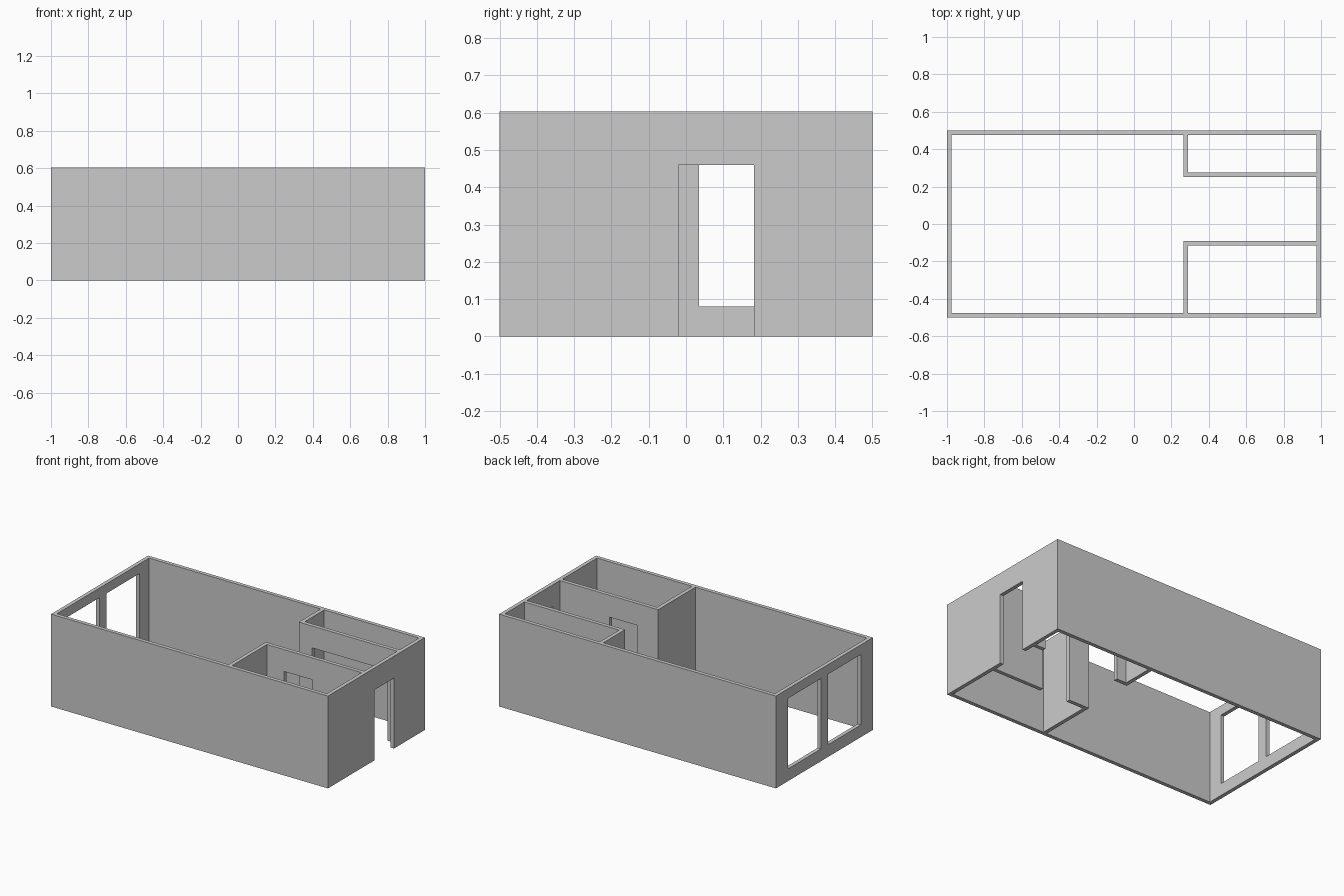
import bpy

if "Cube" in bpy.data.objects:
    bpy.data.objects.remove(bpy.data.objects["Cube"])

H = 0.603          # wall height
T = 0.025          # wall thickness
DOOR = 0.46        # door head height
SILL, HEAD = 0.08, 0.54
PX = 0.265         # hall side of the partitions


def box(name, x0, x1, y0, y1, z0, z1):
    bpy.ops.mesh.primitive_cube_add(size=1, location=((x0 + x1) / 2, (y0 + y1) / 2, (z0 + z1) / 2))
    ob = bpy.context.object
    ob.name = name
    ob.scale = (x1 - x0, y1 - y0, z1 - z0)
    bpy.ops.object.transform_apply(location=False, rotation=False, scale=True)
    return ob


def cut(target, *bounds):
    cutter = box("cutter", *bounds)
    cutter.hide_render = True
    mod = target.modifiers.new("cut", 'BOOLEAN')
    mod.operation = 'DIFFERENCE'
    mod.solver = 'EXACT'
    mod.object = cutter
    bpy.context.view_layer.objects.active = target
    bpy.ops.object.modifier_apply(modifier=mod.name)
    bpy.data.objects.remove(cutter)


walls = box("house_walls", -1, 1, -0.5, 0.5, 0, H)
xi, yi = 1 - T, 0.5 - T

# rooms, open above and below: hall, corridor, closet, bathroom
for x0, x1, y0, y1 in (
    (-xi, PX, -yi, yi),
    (0.1, xi, -0.091, 0.25),
    (PX + T, xi, 0.25 + T, yi),
    (PX + T, xi, -yi, -0.091 - T),
):
    cut(walls, x0, x1, y0, y1, -0.2, 0.9)

# doorways: entrance, bathroom door, wide closet opening
cut(walls, 0.95, 1.1, -0.02, 0.182, -0.2, DOOR)
cut(walls, 0.414, 0.616, -0.15, -0.05, -0.2, DOOR)
cut(walls, 0.361, 0.904, 0.22, 0.31, -0.2, DOOR)

# pair of tall windows in the end wall
for y0, y1 in ((-0.375, -0.035), (0.035, 0.375)):
    cut(walls, -1.1, -0.9, y0, y1, SILL, HEAD)
